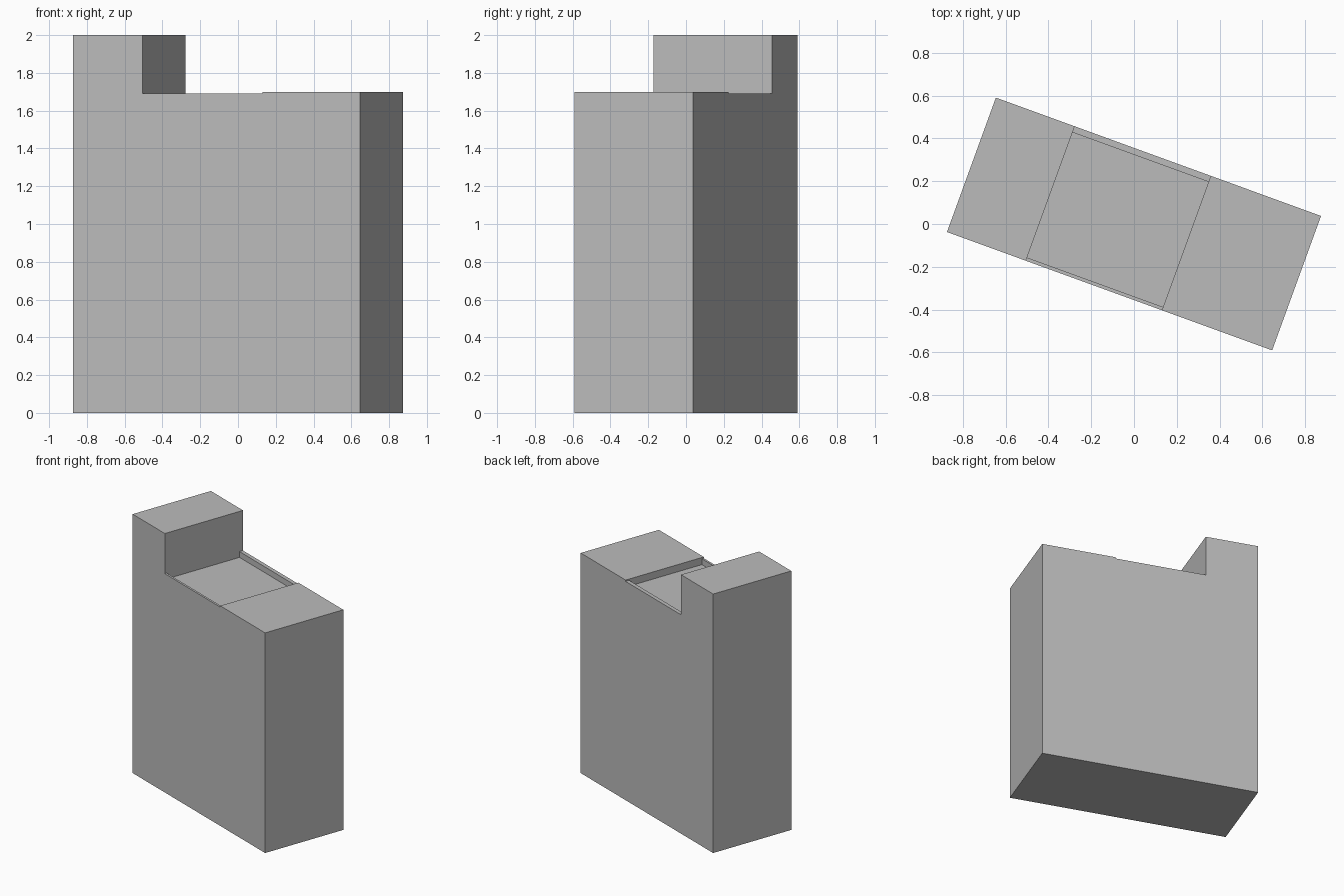
import bpy, bmesh, math
from mathutils import Vector

default = bpy.data.objects.get("Cube")
if default:
    bpy.data.objects.remove(default, do_unlink=True)

HALF_LEN, HALF_DEPTH = 0.808, 0.334
TOWER_U, BLOCK_U = -0.416, 0.26
TOWER_Z, BLOCK_Z, RIM_Z = 2.0, 1.7, 1.69
FRONT_RIM, BACK_RIM, RECESS = 0.016, 0.03, 0.045

grey = bpy.data.materials.new("plain grey")
grey.use_nodes = True
colour = (0.5, 0.5, 0.5, 1)
grey.diffuse_color = colour
grey.node_tree.nodes["Principled BSDF"].inputs["Base Color"].default_value = colour

# Stepped side profile, pushed through the depth of the building
profile = [(-HALF_LEN, 0), (HALF_LEN, 0), (HALF_LEN, BLOCK_Z), (BLOCK_U, BLOCK_Z),
           (BLOCK_U, RIM_Z), (TOWER_U, RIM_Z), (TOWER_U, TOWER_Z), (-HALF_LEN, TOWER_Z)]
bm = bmesh.new()
front = bm.faces.new([bm.verts.new((u, -HALF_DEPTH, z)) for u, z in profile])
back = bmesh.ops.extrude_face_region(bm, geom=[front], use_keep_orig=True)["geom"]
bmesh.ops.translate(bm, vec=(0, 2 * HALF_DEPTH, 0),
                    verts=[g for g in back if isinstance(g, bmesh.types.BMVert)])
bmesh.ops.recalc_face_normals(bm, faces=bm.faces)


def roof_face():
    """The low roof face nearest the middle of the depth."""
    low = [f for f in bm.faces if f.normal.z > 0.9
           and abs(f.calc_center_median().z - RIM_Z) < 0.004]
    return min(low, key=lambda f: abs(f.calc_center_median().y))


# Split off the two thin rims of the low roof
for v in (-HALF_DEPTH + FRONT_RIM, HALF_DEPTH - BACK_RIM):
    f = roof_face()
    bmesh.ops.bisect_plane(bm, geom=[f, *f.edges, *f.verts],
                           plane_co=(0, v, 0), plane_no=(0, 1, 0))

# Sink the roof between the rims
bm.normal_update()
roof = roof_face()
sunk = bmesh.ops.extrude_face_region(bm, geom=[roof])["geom"]
bmesh.ops.translate(bm, vec=Vector((0, 0, -RECESS)),
                    verts=[g for g in sunk if isinstance(g, bmesh.types.BMVert)])
if roof.is_valid:
    bmesh.ops.delete(bm, geom=[roof], context="FACES_ONLY")
bmesh.ops.recalc_face_normals(bm, faces=bm.faces)
bmesh.ops.dissolve_limit(bm, angle_limit=math.radians(1),
                         verts=bm.verts[:], edges=bm.edges[:])

mesh = bpy.data.meshes.new("stepped_building")
bm.to_mesh(mesh)
bm.free()
mesh.materials.append(grey)
building = bpy.data.objects.new("stepped_building", mesh)
building.rotation_euler.z = math.radians(-20)
bpy.context.collection.objects.link(building)
